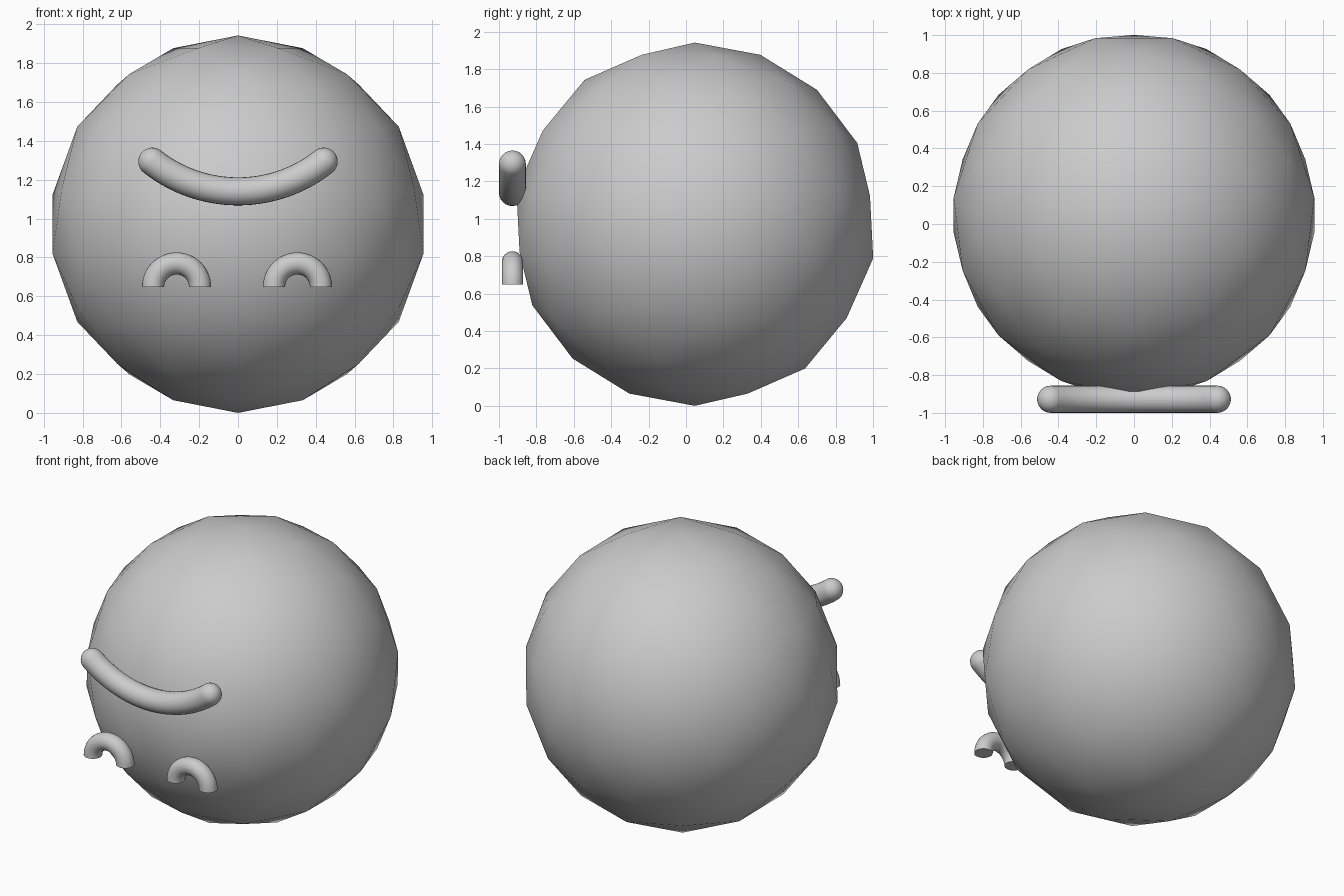
import bpy, bmesh
from math import radians, pi, sin, cos, acos, asin
from mathutils import Vector, Quaternion, Matrix

cube = bpy.data.objects.get("Cube")
if cube:
    bpy.data.objects.remove(cube, do_unlink=True)

grey = bpy.data.materials.new("plain grey")
grey.use_nodes = True
grey.diffuse_color = (0.6, 0.6, 0.6, 1)
grey.node_tree.nodes["Principled BSDF"].inputs["Base Color"].default_value = (0.6, 0.6, 0.6, 1)


def finish(name, bm):
    """Turn a bmesh into a smooth-shaded grey object."""
    bmesh.ops.recalc_face_normals(bm, faces=bm.faces)
    mesh = bpy.data.meshes.new(name)
    bm.to_mesh(mesh)
    bm.free()
    mesh.materials.append(grey)
    obj = bpy.data.objects.new(name, mesh)
    bpy.context.collection.objects.link(obj)
    bpy.ops.object.select_all(action='DESELECT')
    obj.select_set(True)
    bpy.context.view_layer.objects.active = obj
    bpy.ops.object.shade_smooth_by_angle(angle=radians(40))
    return obj


def geodesic_ball(name, radius, centre):
    """Icosahedron with every edge cut in three, pushed out to a sphere."""
    bm = bmesh.new()
    bmesh.ops.create_icosphere(bm, subdivisions=1, radius=1)
    corners = [v.co.normalized() for v in bm.verts]
    edge_angle = acos(1 / 5 ** 0.5)
    bmesh.ops.subdivide_edges(bm, edges=bm.edges[:], cuts=2, use_grid_fill=True)
    bmesh.ops.triangulate(bm, faces=bm.faces[:])
    for v in bm.verts:
        v.co.normalize()
        corner = max(corners, key=v.co.dot)
        # Space the points on each edge evenly along its arc
        if 0.1 < corner.angle(v.co) < 0.5:
            v.co = Quaternion(corner.cross(v.co).normalized(), edge_angle / 3) @ corner
    turn = Matrix.Rotation(pi / 2, 4, 'Z')
    bmesh.ops.transform(bm, matrix=Matrix.Translation(centre) @ turn @ Matrix.Scale(radius, 4),
                        verts=bm.verts)
    return finish(name, bm)


def arc_tube(name, centre, bend, thick, start, end, steps, round_ends=False, sides=24):
    """Tube along an arc in an upright plane, with flat or round ends."""
    stations = []
    for i in range(steps + 1):
        a = start + (end - start) * i / steps
        out = Vector((cos(a), 0, sin(a)))
        stations.append((centre + out * bend, out, thick))
    if round_ends:
        caps = [[], []]
        for n, (a, sign) in enumerate(((start, -1), (end, 1))):
            out = Vector((cos(a), 0, sin(a)))
            along = Vector((-sin(a), 0, cos(a))) * sign
            for k in range(1, 9):
                t = radians(86) * k / 8
                caps[n].append((centre + out * bend + along * thick * sin(t), out, thick * cos(t)))
        stations = caps[0][::-1] + stations + caps[1]
    bm = bmesh.new()
    rings = []
    for mid, out, r in stations:
        angles = [2 * pi * k / sides for k in range(sides)]
        rings.append([bm.verts.new(mid + out * r * cos(t) + Vector((0, r * sin(t), 0)))
                      for t in angles])
    for a, b in zip(rings, rings[1:]):
        for k in range(sides):
            n = (k + 1) % sides
            bm.faces.new((a[k], a[n], b[n], b[k]))
    bm.faces.new(rings[0])
    bm.faces.new(rings[-1])
    return finish(name, bm)


# Head
geodesic_ball("head", 0.971, Vector((0, 0.047, 0.971)))

# Smile, with round ends
bend, half_width = 0.712, 0.441
spread = asin(half_width / bend)
arc_tube("smile", Vector((0, -0.928, 1.14 + bend)), bend, 0.072,
         -pi / 2 - spread, -pi / 2 + spread, 32, round_ends=True)

# Arched eyes, cut flat at the bottom
for name, x in (("right_eye", -0.316), ("left_eye", 0.306)):
    arc_tube(name, Vector((x, -0.928, 0.648)), 0.121, 0.057, 0, pi, 24)
